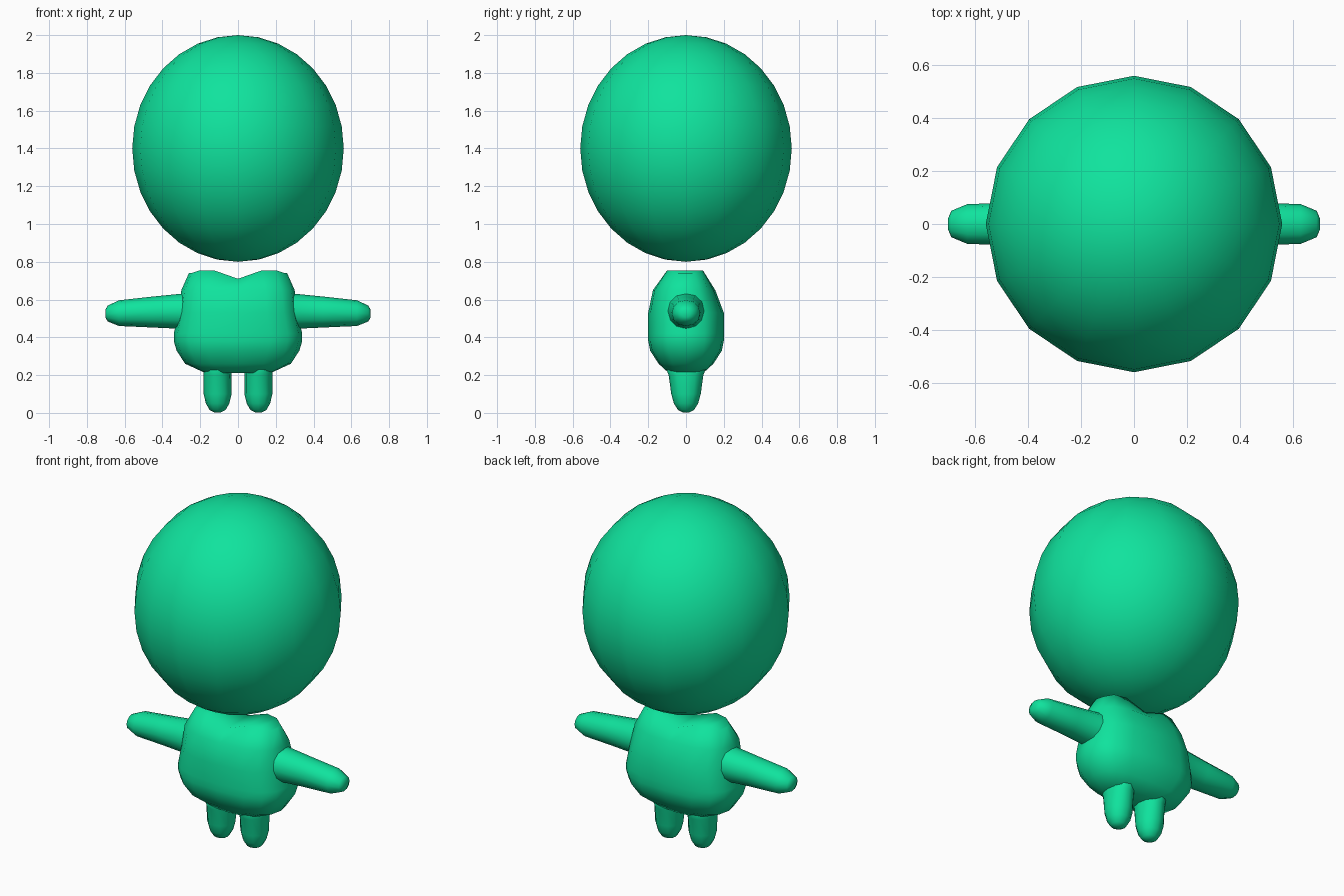
import bpy, bmesh, math
from mathutils import Vector

cube = bpy.data.objects.get("Cube")
if cube:
    bpy.data.objects.remove(cube, do_unlink=True)

green = bpy.data.materials.new("bright green")
green.use_nodes = True
colour = (0.005, 0.77, 0.34, 1)
green.diffuse_color = colour
green.node_tree.nodes["Principled BSDF"].inputs["Base Color"].default_value = colour


def finish(name, bm):
    bmesh.ops.recalc_face_normals(bm, faces=bm.faces)
    mesh = bpy.data.meshes.new(name)
    bm.to_mesh(mesh)
    bm.free()
    mesh.materials.append(green)
    for p in mesh.polygons:
        p.use_smooth = True
    obj = bpy.data.objects.new(name, mesh)
    bpy.context.collection.objects.link(obj)
    return obj


def ring(width, depth, sides, power):
    """Points of a rounded-box outline, starting on the +x side."""
    points = []
    for i in range(sides):
        a = 2 * math.pi * i / sides
        c, s = math.cos(a), math.sin(a)
        points.append((math.copysign(abs(c) ** (2 / power), c) * width,
                       math.copysign(abs(s) ** (2 / power), s) * depth))
    return points


def loft(name, rings):
    """Skin a list of point rings and close both ends with strips."""
    bm = bmesh.new()
    loops = [[bm.verts.new(p) for p in r] for r in rings]
    n = len(loops[0])
    for low, high in zip(loops, loops[1:]):
        for i in range(n):
            j = (i + 1) % n
            bm.faces.new((low[i], low[j], high[j], high[i]))
    for end in (loops[0], loops[-1]):
        for i in range(n // 2):
            strip = [end[i], end[i + 1], end[(n - i - 1) % n], end[(n - i) % n]]
            bm.faces.new(list(dict.fromkeys(strip)))
    return finish(name, bm)


# Head: egg-like ball floating above the body
bm = bmesh.new()
bmesh.ops.create_uvsphere(bm, u_segments=16, v_segments=16, radius=1)
bmesh.ops.scale(bm, vec=(0.56, 0.56, 0.6), verts=bm.verts)
bmesh.ops.translate(bm, vec=(0, 0, 1.4), verts=bm.verts)
finish("head", bm)

# Torso: height, half width, half depth, forward shift
torso = [(0.21, 0.17, 0.09, 0), (0.26, 0.28, 0.145, 0), (0.33, 0.325, 0.19, 0),
         (0.38, 0.34, 0.2, 0), (0.42, 0.34, 0.2, 0), (0.53, 0.315, 0.2, 0),
         (0.65, 0.3, 0.165, -0.01), (0.74, 0.26, 0.1, -0.005)]
rings = [[Vector((x, y + shift, z)) for x, y in ring(w, d, 16, 2.7)]
         for z, w, d, shift in torso]
# Neck notch between two raised shoulders
for p in rings[-1]:
    if abs(p.x) < 0.05:
        p.z = 0.71
    elif abs(p.x) < 0.22:
        p.z = 0.755
loft("torso", rings)

# Limbs: arm sections run outwards, leg sections run down
arm = [(0.2, 0.12, 0.11, 0.54), (0.3, 0.095, 0.093, 0.538), (0.45, 0.081, 0.082, 0.534),
       (0.63, 0.075, 0.068, 0.528), (0.69, 0.05, 0.042, 0.526), (0.702, 0.022, 0.02, 0.526)]
leg = [(0.3, 0.075, 0.13), (0.2, 0.074, 0.092), (0.1, 0.074, 0.078),
       (0.05, 0.062, 0.064), (0.015, 0.042, 0.042), (0.003, 0.018, 0.018)]
for side, s in (("left", 1), ("right", -1)):
    loft(side + "_arm", [[(s * x, y, zc + z) for y, z in ring(d, h, 12, 2.1)]
                         for x, d, h, zc in arm])
    loft(side + "_leg", [[(s * 0.108 + x, y, z) for x, y in ring(w, d, 12, 2.1)]
                         for z, w, d in leg])
